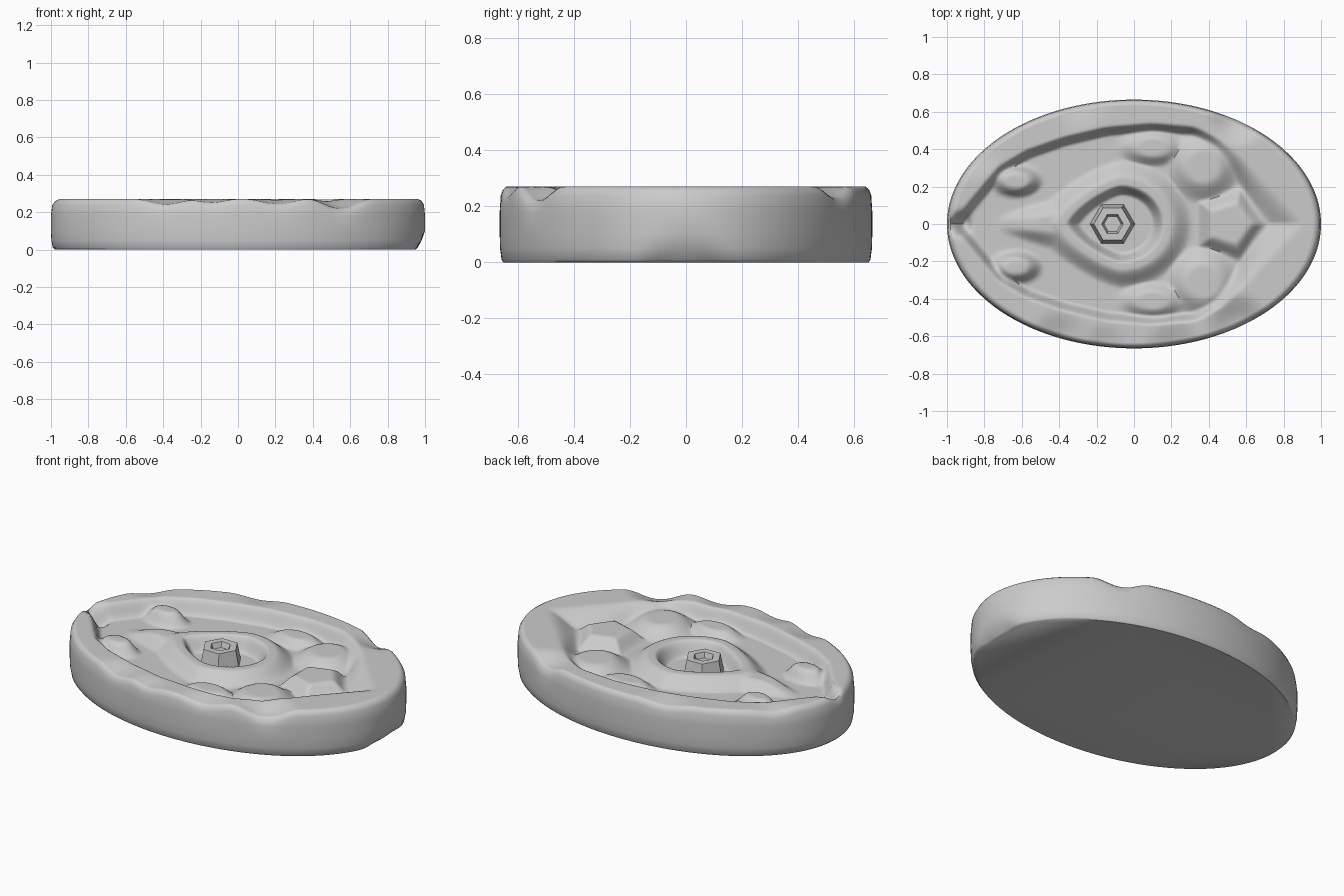
import bpy, bmesh
from math import sin, cos, pi, hypot, atan2
from mathutils import Vector
from mathutils.geometry import intersect_point_line

cube = bpy.data.objects.get("Cube")
if cube:
    bpy.data.objects.remove(cube)

stone = bpy.data.materials.new("grey stone")
stone.use_nodes = True
GREY = (0.6, 0.6, 0.6, 1)
stone.diffuse_color = GREY
stone.node_tree.nodes["Principled BSDF"].inputs["Base Color"].default_value = GREY

A, B, TOP = 1.0, 0.665, 0.27
SEGS, RINGS = 180, 80

# edge of the carved basin (mirrored in y)
BASIN = [(-0.97, 0.02), (-0.88, 0.13), (-0.73, 0.31), (-0.58, 0.4), (-0.38, 0.47),
         (-0.15, 0.525), (0.1, 0.545), (0.33, 0.525), (0.47, 0.45), (0.6, 0.34),
         (0.92, 0)]
EDGE = [Vector((x, y, 0)) for x, y in BASIN]
# raised lumps: x, y, x radius, y radius, height (mirrored in y)
LUMPS = [(-0.63, 0.23, 0.15, 0.095, 0.07), (0.1, 0.41, 0.2, 0.11, 0.045),
         (0.37, 0.31, 0.21, 0.21, 0.06)]
# worn dents in the rim: x, y, radius, depth
CHIPS = [(-0.15, -0.67, 0.15, 0.02), (0.56, -0.55, 0.19, 0.05),
         (0.55, 0.57, 0.17, 0.045), (-0.4, -0.63, 0.18, 0.03),
         (0.22, -0.68, 0.18, 0.03), (-0.85, 0.38, 0.15, 0.02),
         (-0.3, 0.67, 0.18, 0.02)]


def step(t):
    t = max(0, min(1, t))
    return t * t * (3 - 2 * t)


def basin_depth(x, y):
    """Distance inward from the basin edge, 0 outside it."""
    p = Vector((x, y, 0))
    inside, nearest = False, 9
    for a, b in zip(EDGE, EDGE[1:]):
        q, t = intersect_point_line(p, a, b)
        q = a.lerp(b, max(0, min(1, t)))
        nearest = min(nearest, (p - q).length)
        if a.x <= x < b.x:
            inside = y < a.y + (b.y - a.y) * (x - a.x) / (b.x - a.x)
    return nearest if inside else 0


def eye_distance(x, y):
    """1 on the rim of the socket, pointed toward -x."""
    dx = x + 0.07
    a, p = (0.28, 1.35) if dx < 0 else (0.22, 2)
    return ((abs(dx) / a) ** p + (abs(y) / 0.2) ** p) ** (1 / p)


def boss_distance(x, y):
    """1 at the foot of the five-sided boss, one corner toward +x."""
    turn = atan2(y, x - 0.51) % (0.4 * pi) - 0.2 * pi
    return hypot(x - 0.51, y) * cos(turn) / 0.18


def carved_height(x, y):
    ay = abs(y)
    # basin wall is steep along the sides and gentle at the broad end
    soft = 0.06 + 0.13 * step((x - 0.4) / 0.3)
    inside = step(basin_depth(x, ay) / soft)
    z = TOP - 0.085 * inside
    add = 0.07 * step(1.9 * (1 - boss_distance(x, y)))
    for cx, cy, rx, ry, h in LUMPS:
        add = max(add, h * step(1.6 * (1 - hypot((x - cx) / rx, (ay - cy) / ry))))
    # tapering ridge leading to the eye
    if -0.75 < x < -0.2:
        width = 0.03 + 0.26 * (x + 0.75)
        add = max(add, 0.055 * step((x + 0.75) / 0.25) * step(1.3 - ay / width))
    # raised eyelid and sunken socket
    e = eye_distance(x, y)
    add = max(add, 0.065 * step((1.75 - e) / 0.55))
    add -= 0.085 * step((1.05 - e) / 0.3)
    z += add * inside
    # forked notch at the narrow end
    z -= 0.04 * step(1.5 * (1 - hypot((x + 0.93) / 0.08, ay / 0.08)))
    for cx, cy, r, d in CHIPS:
        z -= d * step(1.1 * (1 - hypot(x - cx, y - cy) / r))
    return z


def ring(bm, k, z=None, lift=0):
    verts = []
    for i in range(SEGS):
        t = 2 * pi * i / SEGS
        x, y = A * k * cos(t), B * k * sin(t)
        h = carved_height(x, y) + lift if z is None else z
        if z is not None and x > 0:
            # worn undercut at the foot of the broad end
            x -= 0.03 * step(1.4 * (1 - hypot(y / 0.2, z / 0.08)))
        verts.append(bm.verts.new((x, y, h)))
    return verts


def finish(bm, name, angle):
    mesh = bpy.data.meshes.new(name)
    bmesh.ops.recalc_face_normals(bm, faces=bm.faces[:])
    bm.to_mesh(mesh)
    bm.free()
    mesh.materials.append(stone)
    obj = bpy.data.objects.new(name, mesh)
    bpy.context.collection.objects.link(obj)
    bpy.ops.object.select_all(action="DESELECT")
    obj.select_set(True)
    bpy.context.view_layer.objects.active = obj
    bpy.ops.object.shade_smooth_by_angle(angle=angle)
    return obj


# carved oval slab
bm = bmesh.new()
rings = [ring(bm, 0.965 * j / RINGS) for j in range(1, RINGS + 1)]
rings += [ring(bm, 0.982, lift=-0.01), ring(bm, 0.994, lift=-0.03)]
rings += [ring(bm, k, z) for k, z in ((1, 0.18), (1, 0.1), (0.998, 0.05),
                                      (0.99, 0.01), (0.98, 0))]
centre = bm.verts.new((0, 0, carved_height(0, 0)))
for i in range(SEGS):
    n = (i + 1) % SEGS
    bm.faces.new((centre, rings[0][i], rings[0][n]))
    for a, b in zip(rings, rings[1:]):
        bm.faces.new((a[i], b[i], b[n], a[n]))
bm.faces.new(rings[-1][::-1])
finish(bm, "carved_slab", 0.9)

# six-sided pupil with a small hollow
bm = bmesh.new()
bmesh.ops.create_cone(bm, cap_ends=True, segments=6, radius1=0.125, radius2=0.1, depth=0.12)
top = max(bm.faces, key=lambda f: f.calc_center_median().z)
bmesh.ops.inset_individual(bm, faces=[top], thickness=0.042)
bmesh.ops.inset_individual(bm, faces=[top], thickness=0.012, depth=-0.03)
pupil = finish(bm, "eye_pupil", 0.5)
pupil.location = (-0.115, 0, 0.2)
pupil.rotation_euler.z = pi / 6
